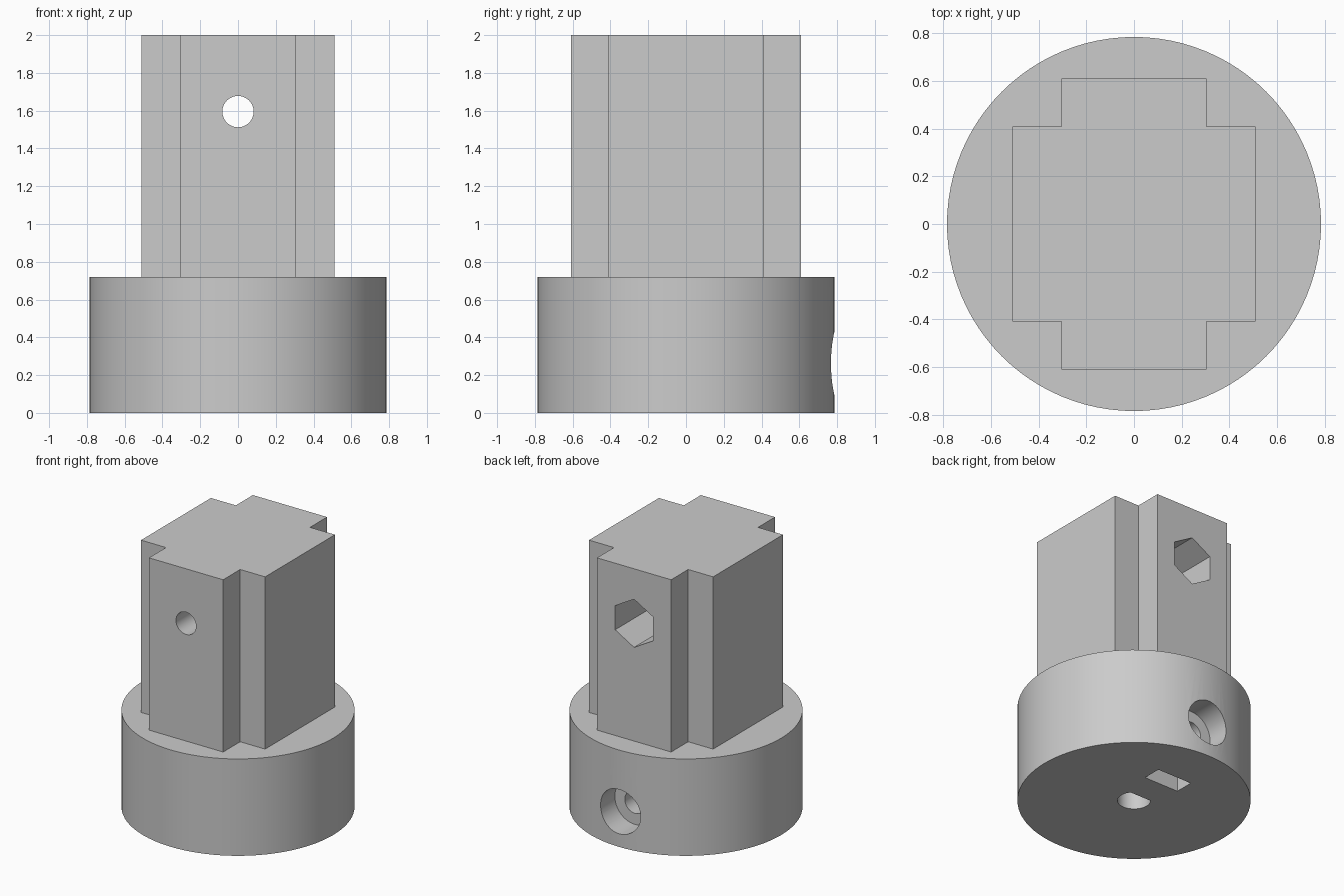
import bpy, bmesh, math
from mathutils import Matrix

if "Cube" in bpy.data.objects:
    bpy.data.objects.remove(bpy.data.objects["Cube"])

grey = bpy.data.materials.new("plain_grey")
grey.diffuse_color = (0.6, 0.6, 0.6, 1)
grey.use_nodes = True
grey.node_tree.nodes["Principled BSDF"].inputs["Base Color"].default_value = grey.diffuse_color


def prism(name, outline, length, matrix=Matrix()):
    """Extrude a flat outline along its local z, then place it."""
    bm = bmesh.new()
    face = bm.faces.new([bm.verts.new((x, y, 0)) for x, y in outline])
    out = bmesh.ops.extrude_face_region(bm, geom=[face])
    verts = [v for v in out["geom"] if isinstance(v, bmesh.types.BMVert)]
    bmesh.ops.translate(bm, verts=verts, vec=(0, 0, length))
    bmesh.ops.transform(bm, matrix=matrix, verts=bm.verts)
    bmesh.ops.recalc_face_normals(bm, faces=bm.faces)
    mesh = bpy.data.meshes.new(name)
    bm.to_mesh(mesh)
    bm.free()
    mesh.materials.append(grey)
    obj = bpy.data.objects.new(name, mesh)
    bpy.context.collection.objects.link(obj)
    return obj


def circle(radius, sides, turn=0.0):
    return [(radius * math.cos(turn + math.tau * i / sides),
             radius * math.sin(turn + math.tau * i / sides)) for i in range(sides)]


def rect(w, d, cy=0.0):
    return [(-w, cy - d), (w, cy - d), (w, cy + d), (-w, cy + d)]


def along_y(y, z):
    """Place a prism so that it runs toward +y from the given point."""
    return Matrix.Translation((0, y, z)) @ Matrix.Rotation(-math.pi / 2, 4, "X")


def combine(body, tool, operation):
    mod = body.modifiers.new(tool.name, "BOOLEAN")
    mod.operation = operation
    mod.solver = "EXACT"
    mod.object = tool
    bpy.context.view_layer.objects.active = body
    bpy.ops.object.modifier_apply(modifier=mod.name)
    bpy.data.objects.remove(tool, do_unlink=True)


# Round base
body = prism("coupler_body", circle(0.785, 96), 0.72)

# Cross-shaped post, slightly sunk into the base
quarter = [(0.51, 0.41), (0.305, 0.41), (0.305, 0.61)]
cross = []
for sx, sy, step in ((1, 1, 1), (-1, 1, -1), (-1, -1, 1), (1, -1, -1)):
    cross += [(sx * x, sy * y) for x, y in quarter[::step]]
post = prism("post", cross, 1.4, Matrix.Translation((0, 0, 0.6)))
combine(body, post, "UNION")

# Bolt hole through the post, with a deep hexagonal nut pocket at the back
down = Matrix.Translation((0, 0, -0.1))
cutters = [
    prism("bolt_hole", circle(0.083, 32), 2, along_y(-1, 1.595)),
    prism("hex_pocket", circle(0.179, 6, math.pi / 2), 1, along_y(0, 1.595)),
]

# Shaft bore with one flat side, open at the bottom
bore = [(x, min(y, 0.07)) for x, y in circle(0.112, 48)]
bore = [p for i, p in enumerate(bore)
        if p[1] < 0.07 or bore[i - 1][1] < 0.07 or bore[(i + 1) % 48][1] < 0.07]
cutters.append(prism("shaft_bore", bore, 0.7, down))

# Captive nut slot, and the stepped clamping screw hole at the back
cutters += [
    prism("nut_slot", rect(0.142, 0.07, 0.355), 0.52, down),
    prism("screw_hole", circle(0.083, 32), 1, along_y(0, 0.262)),
    prism("screw_head_recess", circle(0.165, 48), 0.5, along_y(0.6, 0.262)),
]
for cutter in cutters:
    combine(body, cutter, "DIFFERENCE")

# Smooth the round walls, keep edges sharp
bpy.ops.object.select_all(action="DESELECT")
body.select_set(True)
bpy.context.view_layer.objects.active = body
bpy.ops.object.shade_smooth_by_angle(angle=math.radians(30))
